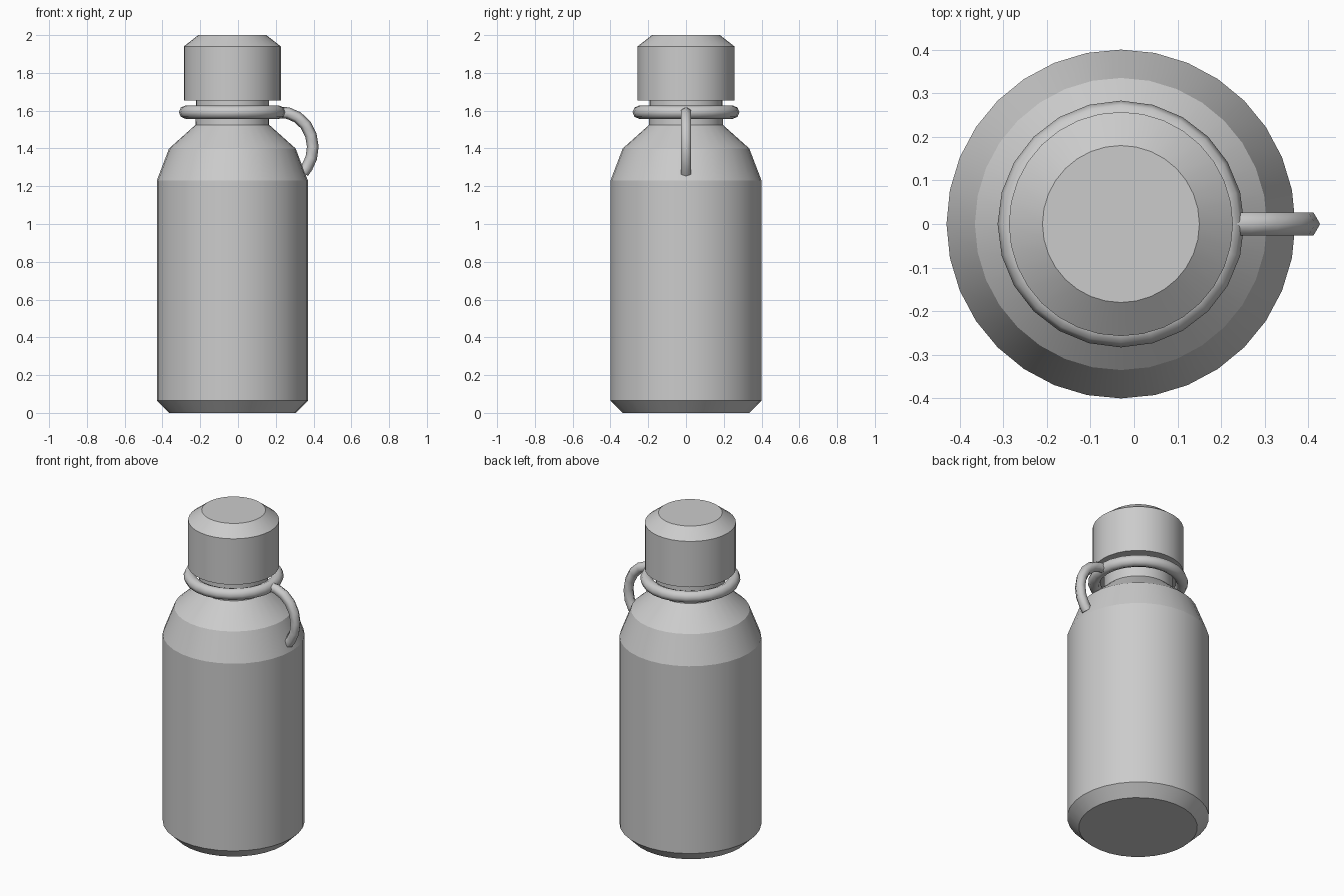
import bpy, bmesh, math
from mathutils import Vector

if "Cube" in bpy.data.objects:
    bpy.data.objects.remove(bpy.data.objects["Cube"])

CENTRE_X = -0.03

grey = bpy.data.materials.new("plain grey")
grey.use_nodes = True
colour = (0.6, 0.6, 0.6, 1)
grey.diffuse_color = colour
grey.node_tree.nodes["Principled BSDF"].inputs["Base Color"].default_value = colour


def finish(name, bm, smooth):
    bmesh.ops.recalc_face_normals(bm, faces=bm.faces)
    mesh = bpy.data.meshes.new(name)
    bm.to_mesh(mesh)
    bm.free()
    mesh.materials.append(grey)
    obj = bpy.data.objects.new(name, mesh)
    bpy.context.collection.objects.link(obj)
    bpy.ops.object.select_all(action='DESELECT')
    obj.select_set(True)
    bpy.context.view_layer.objects.active = obj
    if smooth:
        bpy.ops.object.shade_smooth_by_angle(angle=math.radians(smooth))
    return obj


def bridge(bm, a, b):
    for i in range(len(a)):
        j = (i + 1) % len(a)
        bm.faces.new((a[i], a[j], b[j], b[i]))


def lathe(name, profile, sides=32, smooth=20):
    """Turn a (radius, height) profile around the bottle axis and cap both ends."""
    bm = bmesh.new()
    rings = []
    for r, z in profile:
        angles = [math.tau * i / sides for i in range(sides)]
        rings.append([bm.verts.new((CENTRE_X + r * math.cos(a), r * math.sin(a), z)) for a in angles])
    for a, b in zip(rings, rings[1:]):
        bridge(bm, a, b)
    bm.faces.new(rings[0])
    bm.faces.new(rings[-1])
    return finish(name, bm, smooth)


def tube(name, path, side_axis, radius, sides, closed=False):
    """Sweep a polygon along a planar path; side_axis is the plane normal."""
    bm = bmesh.new()
    rings = []
    n = len(path)
    for i, p in enumerate(path):
        before = path[i - 1] if closed or i else p
        after = path[(i + 1) % n] if closed or i < n - 1 else p
        out = (after - before).normalized().cross(side_axis)
        angles = [math.tau * k / sides for k in range(sides)]
        rings.append([bm.verts.new(p + radius * (out * math.cos(a) + side_axis * math.sin(a)))
                      for a in angles])
    for a, b in zip(rings, rings[1:]):
        bridge(bm, a, b)
    if closed:
        bridge(bm, rings[-1], rings[0])
    else:
        bm.faces.new(rings[0])
        bm.faces.new(rings[-1])
    return finish(name, bm, 65)


# Bottle body with chamfered foot, sloping shoulder and narrow neck
lathe("bottle_body", [(0.335, 0), (0.4, 0.065), (0.4, 1.23), (0.335, 1.4),
                      (0.195, 1.525), (0.193, 1.67)])

# Screw cap with chamfered top
lathe("cap", [(0.257, 1.655), (0.257, 1.94), (0.18, 2.0)])

# Ring around the neck
ring_path = [Vector((CENTRE_X + 0.248 * math.cos(a), 0.248 * math.sin(a), 1.592))
             for a in (math.tau * i / 24 for i in range(24))]
tube("neck_ring", ring_path, Vector((0, 0, 1)), 0.035, 8, closed=True)

# Carry loop curling from the ring down to the shoulder
loop_points = [(0.22, 1.59), (0.265, 1.587), (0.315, 1.565), (0.358, 1.525), (0.386, 1.47),
               (0.396, 1.41), (0.388, 1.35), (0.365, 1.3), (0.345, 1.272)]
tube("carry_loop", [Vector((x, 0, z)) for x, z in loop_points], Vector((0, -1, 0)), 0.031, 6)
